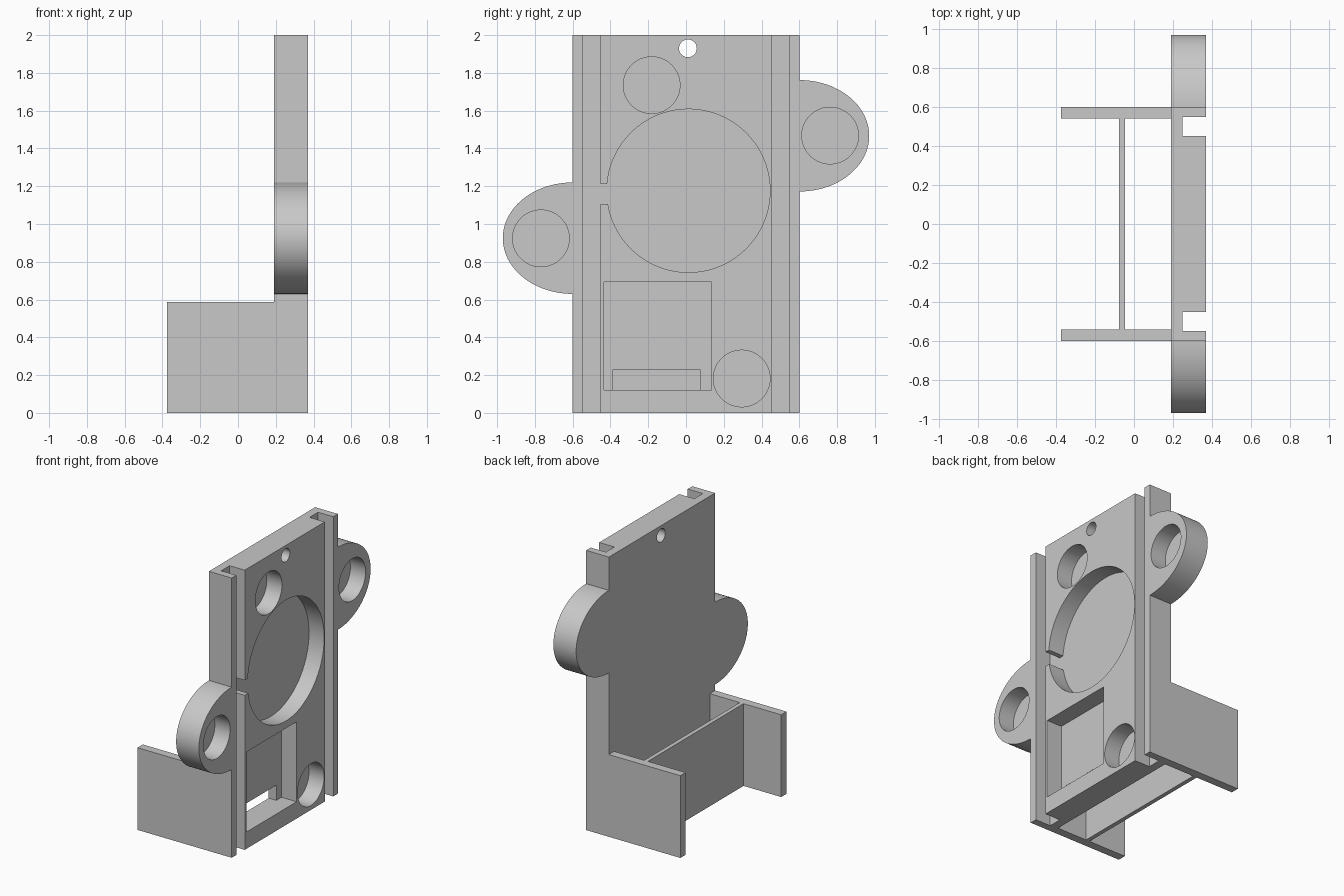
import bpy
import bmesh
from math import sin, cos, pi, radians

if "Cube" in bpy.data.objects:
    bpy.data.objects.remove(bpy.data.objects["Cube"])

BACK, FLOOR, FACE = 0.19, 0.25, 0.37      # x of rear face, pocket floor, face
HALF, TOP = 0.6, 2.0                      # plate half width and height

grey = bpy.data.materials.new("plain grey")
grey.use_nodes = True
grey.diffuse_color = (0.58, 0.58, 0.58, 1)
grey.node_tree.nodes["Principled BSDF"].inputs["Base Color"].default_value = grey.diffuse_color


def prism(name, points, offset):
    """Closed solid swept from a flat outline along an offset."""
    bm = bmesh.new()
    base = bm.faces.new([bm.verts.new(p) for p in points])
    ext = bmesh.ops.extrude_face_region(bm, geom=[base], use_keep_orig=True)
    moved = [g for g in ext["geom"] if isinstance(g, bmesh.types.BMVert)]
    bmesh.ops.translate(bm, verts=moved, vec=offset)
    bmesh.ops.recalc_face_normals(bm, faces=bm.faces)
    mesh = bpy.data.meshes.new(name)
    bm.to_mesh(mesh)
    bm.free()
    mesh.materials.append(grey)
    obj = bpy.data.objects.new(name, mesh)
    bpy.context.collection.objects.link(obj)
    return obj


def arc(y, z, ry, rz, start, end, steps):
    angles = [start + (end - start) * i / steps for i in range(steps + 1)]
    return [(y + ry * cos(a), z + rz * sin(a)) for a in angles]


def select(obj):
    bpy.ops.object.select_all(action="DESELECT")
    obj.select_set(True)
    bpy.context.view_layer.objects.active = obj


# Plate outline with a rounded ear on each side
ear = dict(ry=0.37, rz=0.295, steps=48)
outline = [(-HALF, 0), (HALF, 0)]
outline += arc(HALF, 1.467, start=-pi / 2, end=pi / 2, **ear)
outline += [(HALF, TOP), (-HALF, TOP)]
outline += arc(-HALF, 0.925, start=pi / 2, end=3 * pi / 2, **ear)
plate = prism("plate", [(BACK, y, z) for y, z in outline], (FACE - BACK, 0, 0))


def cut(shape, floor=FLOOR):
    """Sink a y-z outline into the plate down to the floor."""
    cutter = prism("cutter", [(floor, y, z) for y, z in shape], (0.5, 0, 0))
    cutter.hide_render = True
    mod = plate.modifiers.new("cut", "BOOLEAN")
    mod.operation = "DIFFERENCE"
    mod.solver = "EXACT"
    mod.object = cutter
    select(plate)
    bpy.ops.object.modifier_apply(modifier=mod.name)
    bpy.data.objects.remove(cutter)


def circle(y, z, r, steps=72):
    return arc(y, z, r, r, 0, 2 * pi, steps)[:-1]


def rect(y0, y1, z0, z1):
    return [(y0, z0), (y1, z0), (y1, z1), (y0, z1)]


# Long side grooves
for side in (-1, 1):
    cut(rect(*sorted((side * 0.452, side * 0.548)), -0.1, TOP + 0.1))

# Round magnet pockets, large central pocket and its side channel
for y, z in ((0.763, 1.468), (-0.768, 0.924), (-0.182, 1.735), (0.295, 0.182)):
    cut(circle(y, z, 0.15))
cut(circle(0.013, 1.176, 0.432, 120))
cut(rect(-0.5, -0.35, 1.105, 1.212))

# Square pocket with a through slot, and the hanging hole
cut(rect(-0.434, 0.134, 0.12, 0.692))
cut(rect(-0.39, 0.076, 0.12, 0.228), 0)
cut(circle(0.01, 1.93, 0.047, 48), 0)

# Rear bracket: two side walls joined by a thin web
REAR, INNER, WEB = -0.375, 0.54, (-0.077, -0.047)
half = [(BACK, INNER), (BACK, HALF), (REAR, HALF), (REAR, INNER)]
for side, name in ((1, "rear_wall_left"), (-1, "rear_wall_right")):
    prism(name, [(x, side * y, 0) for x, y in half], (0, 0, 0.588))
web = [(WEB[0], -INNER), (WEB[1], -INNER), (WEB[1], INNER), (WEB[0], INNER)]
prism("rear_web", [(x, y, 0) for x, y in web], (0, 0, 0.588))

select(plate)
bpy.ops.object.shade_smooth_by_angle(angle=radians(30))
